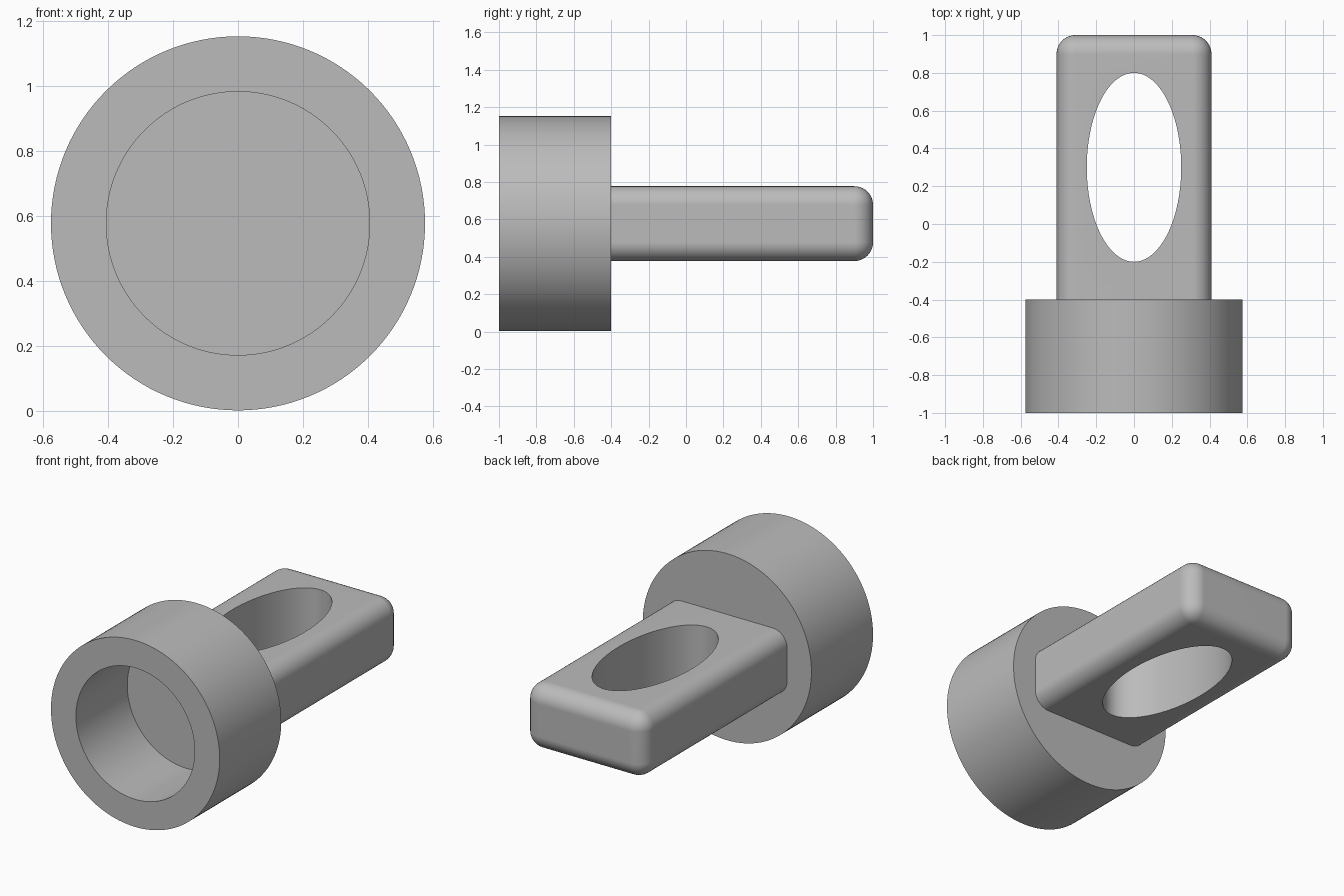
import bpy, bmesh, math
from mathutils import Matrix

default = bpy.data.objects.get("Cube")
if default:
    bpy.data.objects.remove(default, do_unlink=True)

GREY = (0.5, 0.5, 0.5, 1)
AXIS_Z = 0.577      # height of the centre line
FLOOR_Y = -0.5      # bottom of the bore
SHOULDER_Y = -0.4   # back face of the socket

metal = bpy.data.materials.new("plain_grey")
metal.use_nodes = True
metal.diffuse_color = GREY
metal.node_tree.nodes["Principled BSDF"].inputs["Base Color"].default_value = GREY


def add_object(name, bm):
    bmesh.ops.recalc_face_normals(bm, faces=bm.faces)
    mesh = bpy.data.meshes.new(name)
    bm.to_mesh(mesh)
    bm.free()
    mesh.materials.append(metal)
    obj = bpy.data.objects.new(name, mesh)
    bpy.context.collection.objects.link(obj)
    return obj


def activate(obj):
    bpy.ops.object.select_all(action='DESELECT')
    obj.select_set(True)
    bpy.context.view_layer.objects.active = obj


def finish(obj):
    activate(obj)
    bpy.ops.object.shade_smooth_by_angle(angle=math.radians(30))
    normals = obj.modifiers.new("flat_faces", 'WEIGHTED_NORMAL')
    normals.keep_sharp = True


# Socket: (radius, y) profile turned about the y axis
bm = bmesh.new()
profile = [(0, FLOOR_Y), (0.405, FLOOR_Y), (0.405, -1),
           (0.575, -1), (0.575, SHOULDER_Y), (0, SHOULDER_Y)]
points = [bm.verts.new((r, y, AXIS_Z)) for r, y in profile]
edges = [bm.edges.new(pair) for pair in zip(points, points[1:])]
bmesh.ops.spin(bm, geom=points + edges, cent=(0, 0, AXIS_Z), axis=(0, 1, 0),
               angle=math.tau, steps=128, use_merge=True)
bmesh.ops.remove_doubles(bm, verts=bm.verts, dist=0.0001)
finish(add_object("socket", bm))

# Tang: block rounded everywhere except where it enters the socket
bm = bmesh.new()
root_y = SHOULDER_Y - 0.05
length = 1 - root_y
bmesh.ops.create_cube(bm, size=1, matrix=Matrix.Translation((0, 1 - length / 2, AXIS_Z))
                      @ Matrix.Diagonal((0.82, length, 0.4, 1)))
rounded = [e for e in bm.edges if any(v.co.y > 0 for v in e.verts)]
bmesh.ops.bevel(bm, geom=rounded, offset=0.1, offset_type='OFFSET',
                segments=10, profile=0.5, affect='EDGES')
tang = add_object("tang", bm)

# Oval hole straight through the tang
bm = bmesh.new()
bmesh.ops.create_cone(bm, cap_ends=True, segments=128, radius1=1, radius2=1, depth=1,
                      matrix=Matrix.Translation((0, 0.3, AXIS_Z))
                      @ Matrix.Diagonal((0.25, 0.5, 1, 1)))
cutter = add_object("hole_cutter", bm)
cutter.hide_render = True
activate(tang)
cut = tang.modifiers.new("oval_hole", 'BOOLEAN')
cut.operation = 'DIFFERENCE'
cut.solver = 'EXACT'
cut.object = cutter
bpy.ops.object.modifier_apply(modifier=cut.name)
bpy.data.objects.remove(cutter, do_unlink=True)
finish(tang)
